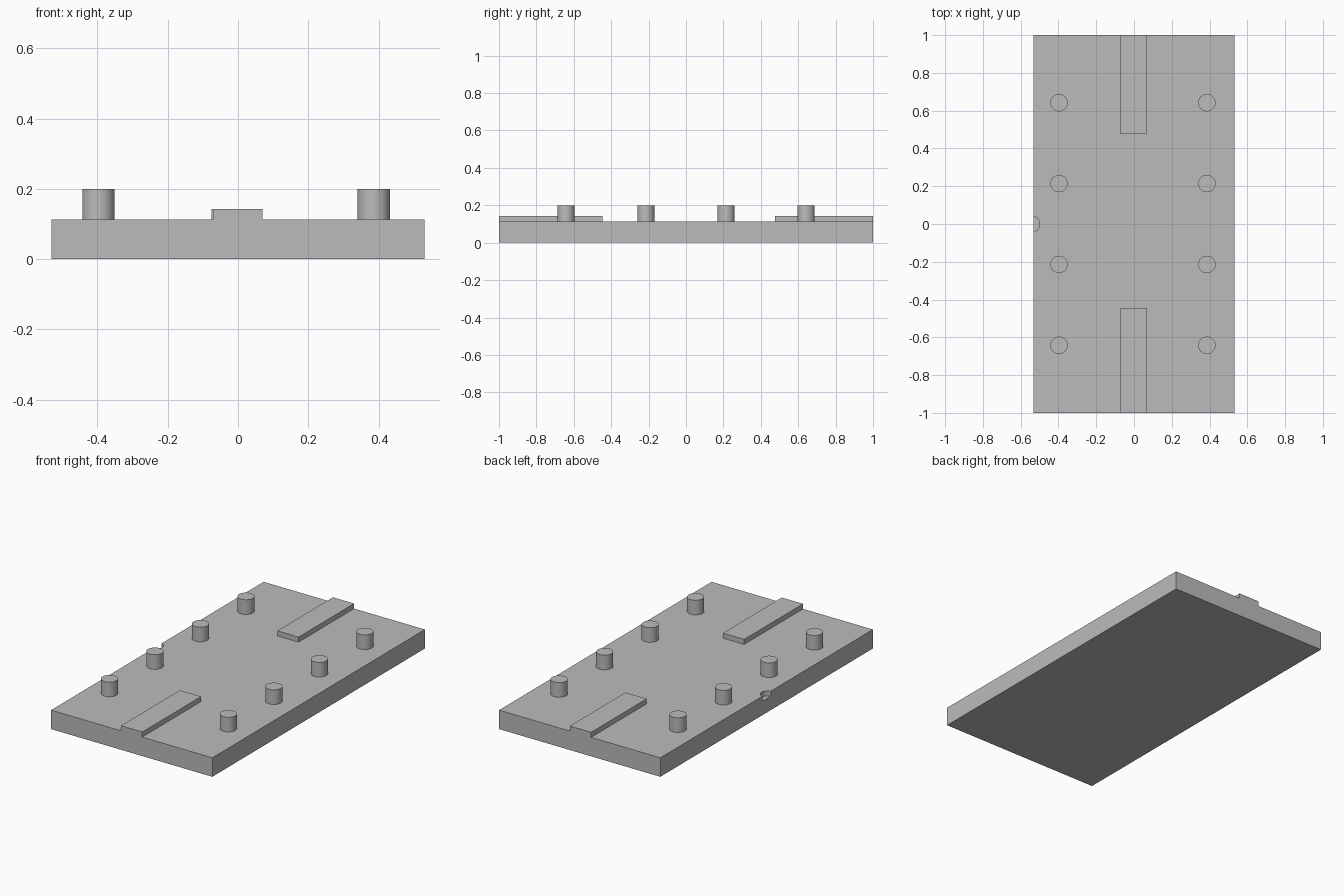
import bpy
import math

old = bpy.data.objects.get("Cube")
if old:
    bpy.data.objects.remove(old, do_unlink=True)

# Single plain grey
grey = bpy.data.materials.new("plain_grey")
grey.use_nodes = True
colour = (0.5, 0.5, 0.5, 1)
grey.diffuse_color = colour
grey.node_tree.nodes["Principled BSDF"].inputs["Base Color"].default_value = colour

HALF_W = 0.531
DECK = 0.113


def box(name, x0, x1, y0, y1, z0, z1):
    bpy.ops.mesh.primitive_cube_add(
        size=1, location=((x0 + x1) / 2, (y0 + y1) / 2, (z0 + z1) / 2))
    ob = bpy.context.object
    ob.name = name
    ob.scale = (x1 - x0, y1 - y0, z1 - z0)
    bpy.ops.object.transform_apply(location=False, rotation=False, scale=True)
    ob.data.materials.append(grey)
    return ob


def cylinder(name, x, y, radius, z0, z1):
    bpy.ops.mesh.primitive_cylinder_add(
        vertices=48, radius=radius, depth=z1 - z0, location=(x, y, (z0 + z1) / 2))
    ob = bpy.context.object
    ob.name = name
    ob.data.materials.append(grey)
    bpy.ops.object.shade_smooth_by_angle(angle=math.radians(30))
    return ob


# Base plate with a shallow round notch in the top of one long edge
plate = box("base_plate", -HALF_W, HALF_W, -1, 1, 0, DECK)
cutter = cylinder("notch_cutter", -HALF_W - 0.01, 0, 0.042, DECK - 0.03, DECK + 0.05)
cutter.hide_render = True
notch = plate.modifiers.new("edge_notch", "BOOLEAN")
notch.operation = "DIFFERENCE"
notch.solver = "EXACT"
notch.object = cutter
bpy.context.view_layer.objects.active = plate
bpy.ops.object.modifier_apply(modifier=notch.name)
bpy.data.objects.remove(cutter, do_unlink=True)

# Raised strips running in from each end
box("front_strip", -0.071, 0.069, -1, -0.446, DECK - 0.01, 0.143)
box("back_strip", -0.075, 0.065, 0.477, 1, DECK - 0.01, 0.143)

# Two rows of upright pegs
for side, x in (("right", -0.397), ("left", 0.386)):
    for i in range(4):
        cylinder(f"{side}_peg_{i + 1}", x, (i - 1.5) * 0.428, 0.046, DECK - 0.01, 0.2)
